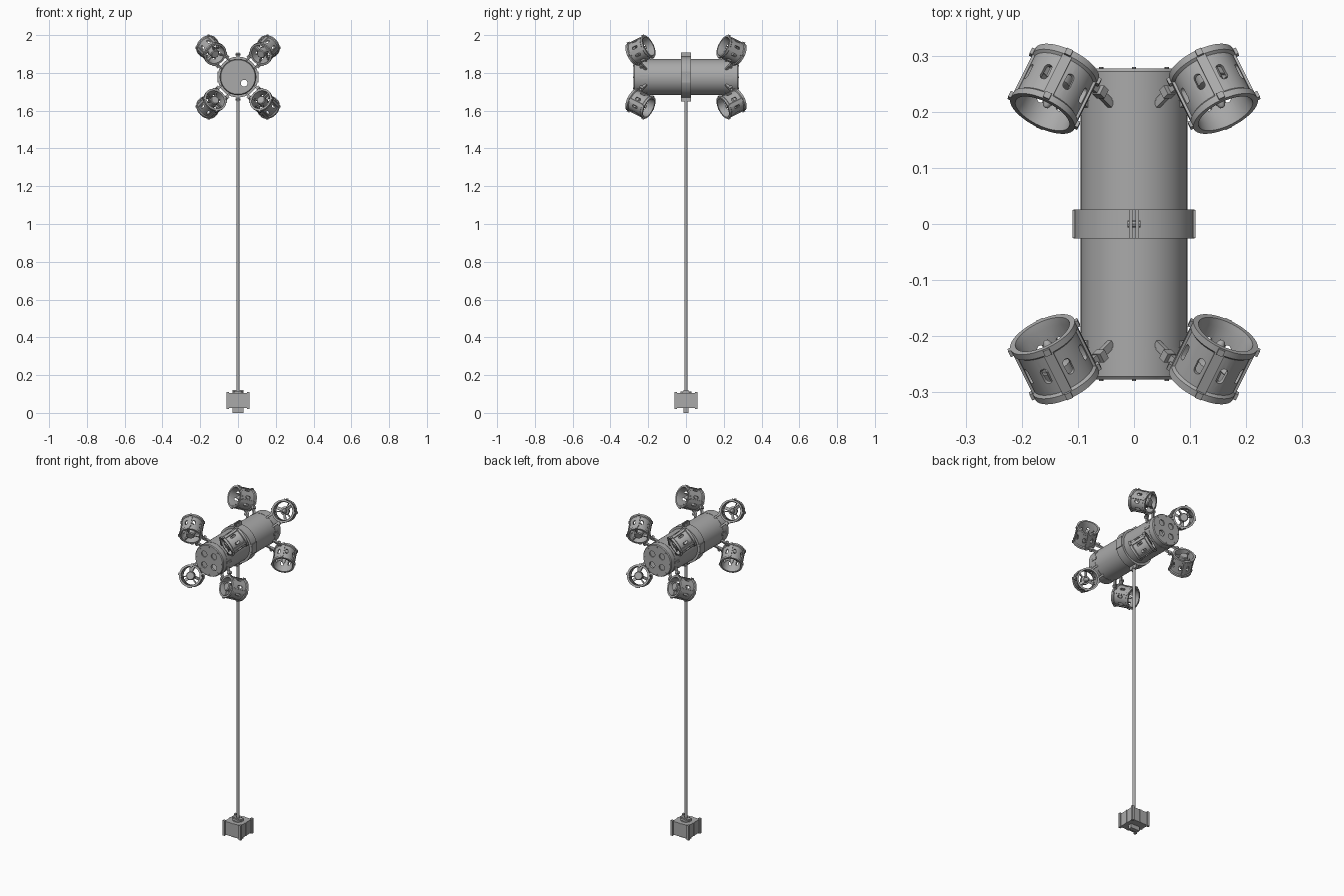
import bpy, bmesh, math
from mathutils import Matrix, Vector

cube = bpy.data.objects.get("Cube")
if cube:
    bpy.data.objects.remove(cube, do_unlink=True)

grey = bpy.data.materials.new("plain_grey")
grey.use_nodes = True
grey.diffuse_color = (0.4, 0.4, 0.4, 1)
grey.node_tree.nodes["Principled BSDF"].inputs["Base Color"].default_value = (0.4, 0.4, 0.4, 1)

BODY_Z = 1.778
BODY = Matrix.Translation((0, 0, BODY_Z)) @ Matrix.Rotation(math.pi / 2, 4, 'X')


def rot_z(deg):
    return Matrix.Rotation(math.radians(deg), 4, 'Z')


def lathe(bm, profile, steps=48, closed=True):
    """Revolve (radius, height) points around local z."""
    verts = [bm.verts.new((r, 0, z)) for r, z in profile]
    pairs = list(zip(verts, verts[1:]))
    if closed:
        pairs.append((verts[-1], verts[0]))
    edges = [bm.edges.new(p) for p in pairs]
    bmesh.ops.spin(bm, geom=verts + edges, cent=(0, 0, 0), axis=(0, 0, 1),
                   angle=math.tau, steps=steps, use_merge=False)
    bmesh.ops.remove_doubles(bm, verts=bm.verts, dist=1e-5)


def box(bm, size, centre, turn=Matrix()):
    bmesh.ops.create_cube(bm, size=1, matrix=turn @ Matrix.Translation(centre)
                          @ Matrix.Diagonal((*size, 1)))


def rod(bm, radius, length, matrix, sides=16):
    return bmesh.ops.create_cone(bm, cap_ends=True, segments=sides, radius1=radius,
                                 radius2=radius, depth=length, matrix=matrix)["verts"]


def finish(name, bm, matrix=Matrix(), cutter=None):
    """Turn a bmesh into an object, cut it if asked, and shade it."""
    bmesh.ops.recalc_face_normals(bm, faces=bm.faces)
    mesh = bpy.data.meshes.new(name)
    bm.to_mesh(mesh)
    bm.free()
    ob = bpy.data.objects.new(name, mesh)
    bpy.context.collection.objects.link(ob)
    if cutter:
        mod = ob.modifiers.new("cut", 'BOOLEAN')
        mod.operation, mod.solver, mod.object = 'DIFFERENCE', 'EXACT', cutter
        graph = bpy.context.evaluated_depsgraph_get()
        ob.data = bpy.data.meshes.new_from_object(ob.evaluated_get(graph))
        ob.modifiers.clear()
        bpy.data.objects.remove(cutter, do_unlink=True)
    ob.data.materials.clear()
    ob.data.materials.append(grey)
    bpy.ops.object.select_all(action='DESELECT')
    ob.select_set(True)
    bpy.context.view_layer.objects.active = ob
    bpy.ops.object.shade_smooth_by_angle(angle=math.radians(35))
    ob.matrix_world = matrix
    return ob


# Hollow pressure hull with a collar near each end
bm = bmesh.new()
half = [(0.095, 0.0), (0.095, 0.22), (0.0965, 0.22), (0.0965, 0.24),
        (0.095, 0.24), (0.095, 0.266), (0.086, 0.266)]
lathe(bm, [(r, -z) for r, z in reversed(half)] + half[1:], 64)
finish("hull_tube", bm, BODY)

# End caps with four holes, plugs in three of them, and rim bolts
for side, end in (("front", 1), ("back", -1)):
    bm = bmesh.new()
    for k in range(4):
        rod(bm, 0.018, 0.1, rot_z(45 + 90 * k) @ Matrix.Translation((0.046, 0, 0.272 * end)), 24)
    cutter = finish("hole_cutter", bm)
    cutter.hide_render = True
    bm = bmesh.new()
    lathe(bm, [(0, 0.264 * end), (0.095, 0.264 * end), (0.095, 0.272 * end),
               (0.091, 0.277 * end), (0, 0.277 * end)], 64, closed=False)
    finish(side + "_end_cap", bm, BODY, cutter)
    bm = bmesh.new()
    for k in range(3):
        rod(bm, 0.0185, 0.004, rot_z(45 + 90 * k) @ Matrix.Translation((0.046, 0, 0.268 * end)), 24)
    for k in range(8):
        rod(bm, 0.004, 0.004, rot_z(45 * k) @ Matrix.Translation((0.083, 0, 0.278 * end)), 8)
    finish(side + "_plugs_and_bolts", bm, BODY)

# Small side tabs on the hull
bm = bmesh.new()
for x in (-1, 1):
    for y in (-1, 1):
        box(bm, (0.008, 0.04, 0.014), (0.095 * x, 0.225 * y, BODY_Z))
finish("side_tabs", bm)

# Central clamp with split ears above and below
bm = bmesh.new()
lathe(bm, [(0.094, -0.026), (0.108, -0.026), (0.108, 0.026), (0.094, 0.026)], 64)
for up in (-1, 1):
    for x in (-1, 1):
        box(bm, (0.006, 0.03, 0.052), (0.006 * x, 0.115 * up, 0))
        box(bm, (0.004, 0.06, 0.05), (0.1075 * x, 0, 0))
    rod(bm, 0.006, 0.024, Matrix.Translation((0, 0.119 * up, 0)) @ Matrix.Rotation(math.pi / 2, 4, 'Y'), 8)
finish("hull_clamp", bm, BODY)

# Tether pole
bm = bmesh.new()
rod(bm, 0.009, 1.56, Matrix.Translation((0, 0, 0.885)))
finish("tether_pole", bm)

# Ballast block with corner fins, a centre plate and a pole socket
bm = bmesh.new()
box(bm, (0.108, 0.108, 0.08), (0, 0, 0.065))
for k in range(4):
    box(bm, (0.014, 0.014, 0.09), (0.054, 0.054, 0.065), rot_z(90 * k))
    box(bm, (0.004, 0.012, 0.08), (0.055, 0, 0.065), rot_z(90 * k))
box(bm, (0.06, 0.024, 0.12), (0, 0, 0.06))
rod(bm, 0.03, 0.008, Matrix.Translation((0, 0, 0.108)), 24)
finish("ballast_block", bm)

# Thruster duct with flanged ends and eight rounded slots
bm = bmesh.new()
for k in range(8):
    turn = rot_z(22.5 + 45 * k) @ Matrix.Translation((0.056, 0, 0)) @ Matrix.Rotation(math.pi / 2, 4, 'Y')
    slot = rod(bm, 0.0075, 0.04, Matrix())
    for v in slot:
        v.co.x += 0.008 if v.co.x > 0 else -0.008
    bmesh.ops.transform(bm, matrix=turn, verts=slot)
slots = finish("slot_cutter", bm)
slots.hide_render = True
bm = bmesh.new()
lathe(bm, [(0.052, -0.054), (0.063, -0.054), (0.063, -0.042), (0.058, -0.038), (0.058, 0.038),
           (0.063, 0.042), (0.063, 0.054), (0.053, 0.054), (0.05, 0.04), (0.05, -0.04)])
duct = finish("thruster_duct", bm, cutter=slots)

# Thruster motor: rear hub with a bullet nose
bm = bmesh.new()
lathe(bm, [(0, -0.052), (0.02, -0.052), (0.024, -0.047), (0.024, -0.012), (0.014, -0.008),
           (0.013, 0.01), (0.01, 0.028), (0.005, 0.039), (0, 0.042)], 24, closed=False)
motor = finish("thruster_motor", bm)

# Struts holding the motor, and propeller blades
bm = bmesh.new()
for k in range(3):
    box(bm, (0.034, 0.006, 0.016), (0.036, 0, -0.04), rot_z(30 + 120 * k))
    box(bm, (0.036, 0.018, 0.002), (0, 0, 0), rot_z(120 * k)
        @ Matrix.Translation((0.029, 0, 0.002)) @ Matrix.Rotation(0.6, 4, 'X'))
propeller = finish("thruster_propeller", bm)

# Axial bars, end lugs and the two arms reaching the hull
bm = bmesh.new()
for k in range(4):
    turn = rot_z(45 + 90 * k)
    box(bm, (0.008, 0.018, 0.1), (0.058, 0, 0), turn)
    for end in (-1, 1):
        box(bm, (0.012, 0.012, 0.012), (0.062, 0, 0.047 * end), turn)
for t in (-1, 1):
    box(bm, (0.058, 0.01, 0.014), (-0.079, 0.03 * t, -0.042))
    box(bm, (0.014, 0.02, 0.018), (-0.07, 0.034 * t, -0.042))
frame = finish("thruster_frame", bm)

# Eight thrusters, tilted outward and facing the middle
tilt = math.radians(35)
first = True
for y in (-1, 1):
    for x in (-1, 1):
        for z in (-1, 1):
            radial = Vector((x, 0, z)).normalized()
            along = Vector((0, y, 0))
            axis = radial * math.sin(tilt) - along * math.cos(tilt)
            up = radial * math.cos(tilt) + along * math.sin(tilt)
            place = Matrix((up, axis.cross(up), axis)).transposed().to_4x4()
            place.translation = radial * 0.2 + along * 0.241 + Vector((0, 0, BODY_Z))
            for part in (duct, motor, propeller, frame):
                ob = part
                if not first:
                    ob = part.copy()
                    bpy.context.collection.objects.link(ob)
                ob.matrix_world = place
            first = False
